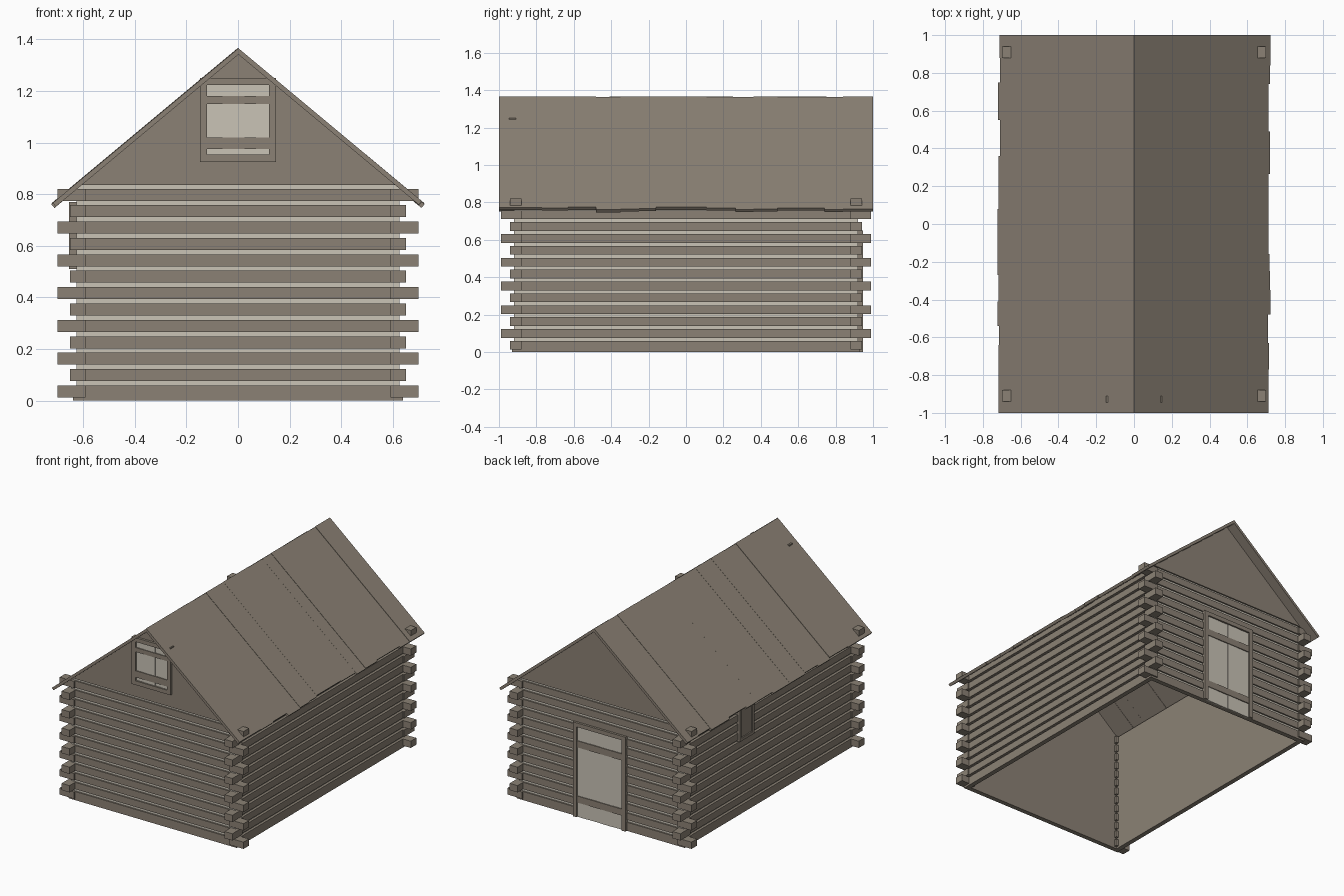
import bpy, bmesh, random

random.seed(4)
if "Cube" in bpy.data.objects:
    bpy.data.objects.remove(bpy.data.objects["Cube"])


def material(name, rgb):
    m = bpy.data.materials.new(name)
    m.use_nodes = True
    m.diffuse_color = (*rgb, 1)
    m.node_tree.nodes["Principled BSDF"].inputs["Base Color"].default_value = (*rgb, 1)
    return m


WOOD = material("weathered wood", (0.26, 0.222, 0.178))
PALE = material("pale plaster", (0.59, 0.55, 0.47))


def prism(bm, pts, y0, y1):
    """Extrude an (x, z) outline from y0 to y1."""
    a = [bm.verts.new((x, y0, z)) for x, z in pts]
    b = [bm.verts.new((x, y1, z)) for x, z in pts]
    bm.faces.new(a)
    bm.faces.new(b[::-1])
    for i in range(len(pts)):
        j = (i + 1) % len(pts)
        bm.faces.new((a[j], a[i], b[i], b[j]))


def box(bm, x0, x1, y0, y1, z0, z1):
    prism(bm, [(x0, z0), (x1, z0), (x1, z1), (x0, z1)], y0, y1)


def finish(bm, name, mat):
    bmesh.ops.recalc_face_normals(bm, faces=bm.faces)
    me = bpy.data.meshes.new(name)
    bm.to_mesh(me)
    bm.free()
    me.materials.append(mat)
    ob = bpy.data.objects.new(name, me)
    bpy.context.collection.objects.link(ob)
    return ob


ROWS, STEP, LOG_H = 13, 0.0635, 0.0465
WX, WY = 0.64, 0.93          # outer wall faces
RIDGE, PITCH = 1.367, 0.833  # roof height and slope

# Log courses and the notched ends that cross at the corners
end_logs, side_logs, notches = bmesh.new(), bmesh.new(), bmesh.new()
for k in range(ROWS):
    z0 = k * STEP + 0.0125
    z1 = z0 + LOG_H
    low = z0 if k else 0
    for s in (-1, 1):
        box(end_logs, -WX, WX, s * WY, s * (WY - 0.03), low, z1)
        box(side_logs, s * WX, s * (WX - 0.03), -WY, WY, low, min(z1, 0.81))
        for t in (-1, 1):
            reach_x, reach_y = (0.70, 0.94) if k % 2 == 0 else (0.65, 0.99)
            box(notches, s * 0.59, s * reach_x, t * 0.88, t * reach_y, z0, z1)
finish(end_logs, "end_wall_logs", WOOD)
finish(side_logs, "side_wall_logs", WOOD)
finish(notches, "corner_log_ends", WOOD)

# Plaster between the logs, with a wooden lining inside
chink, lining, gables = bmesh.new(), bmesh.new(), bmesh.new()
for s in (-1, 1):
    box(chink, -0.625, 0.625, s * 0.92, s * 0.904, 0.05, 0.835)
    box(chink, s * 0.622, s * 0.614, -0.92, 0.92, 0.05, 0.80)
    box(lining, -0.614, 0.614, s * 0.904, s * 0.898, 0, 0.835)
    box(lining, s * 0.614, s * 0.608, -0.904, 0.904, 0, 0.82)
    prism(gables, [(-0.625, 0.835), (0.625, 0.835), (0, 1.352)], s * 0.93, s * 0.9)
finish(chink, "plaster_chinking", PALE)
finish(lining, "inner_lining", WOOD)
finish(gables, "gable_walls", WOOD)

# Roof planks of uneven width and length
right = [-1, -.77, -.63, -.48, -.35, -.25, -.16, .11, .265, .36, .49, .74, .84, 1]
left = [-1, -.74, -.64, -.54, -.41, -.27, -.1, .08, .25, .36, .55, .75, .88, 1]
for s, cuts, name in ((1, right, "right_roof_planks"), (-1, left, "left_roof_planks")):
    bm = bmesh.new()
    for y0, y1 in zip(cuts, cuts[1:]):
        x = random.uniform(0.708, 0.724)
        top = RIDGE - random.uniform(0, 0.005)
        eave = top - PITCH * x
        prism(bm, [(0, top), (s * x, eave), (s * (x - 0.012), eave - 0.014),
                   (0, top - 0.024)], y0, y1)
    finish(bm, name, WOOD)


def opening(name, w, z0, z1, rim, y, side, sill, battens, splits):
    """Frame, pale boards and cross battens on an end wall."""
    def at(d):
        return side * (y + d)
    frame, boards, bars = bmesh.new(), bmesh.new(), bmesh.new()
    bottom = z0 + (rim if sill else 0)
    for s in (-1, 1):
        box(frame, s * w, s * (w - rim), at(-0.02), at(0.016), z0, z1)
    box(frame, rim - w, w - rim, at(-0.02), at(0.016), z1 - rim, z1)
    if sill:
        box(frame, rim - w, w - rim, at(-0.02), at(0.016), z0, bottom)
    edges = [rim - w] + splits + [w - rim]
    for i, (a, b) in enumerate(zip(edges, edges[1:])):
        box(boards, a, b, at(-0.01), at(0.004 + 0.002 * (i % 2)), bottom, z1 - rim)
    for a, b in battens:
        box(bars, rim - w, w - rim, at(0), at(0.011), a, b)
    finish(frame, name + "_frame", WOOD)
    finish(boards, name + "_boards", PALE)
    finish(bars, name + "_battens", WOOD)


# Loft shutter in the front gable and the door in the back wall
opening("loft_shutter", 0.148, 0.925, 1.25, 0.028, WY, -1, True,
        [(0.975, 1.02), (1.15, 1.18)], [-0.06, 0.025, 0.07])
opening("door", 0.2, 0, 0.65, 0.028, WY, 1, False,
        [(0.1, 0.145), (0.48, 0.525)], [-0.09, 0.0, 0.085])

# Small closed hatch high on the side wall
hatch = bmesh.new()
box(hatch, -0.62, -0.646, 0.2, 0.34, 0.53, 0.75)
for y in (0.19, 0.33):
    box(hatch, -0.62, -0.655, y, y + 0.02, 0.51, 0.77)
for z in (0.51, 0.75):
    box(hatch, -0.62, -0.655, 0.21, 0.33, z, z + 0.02)
finish(hatch, "side_hatch", WOOD)
